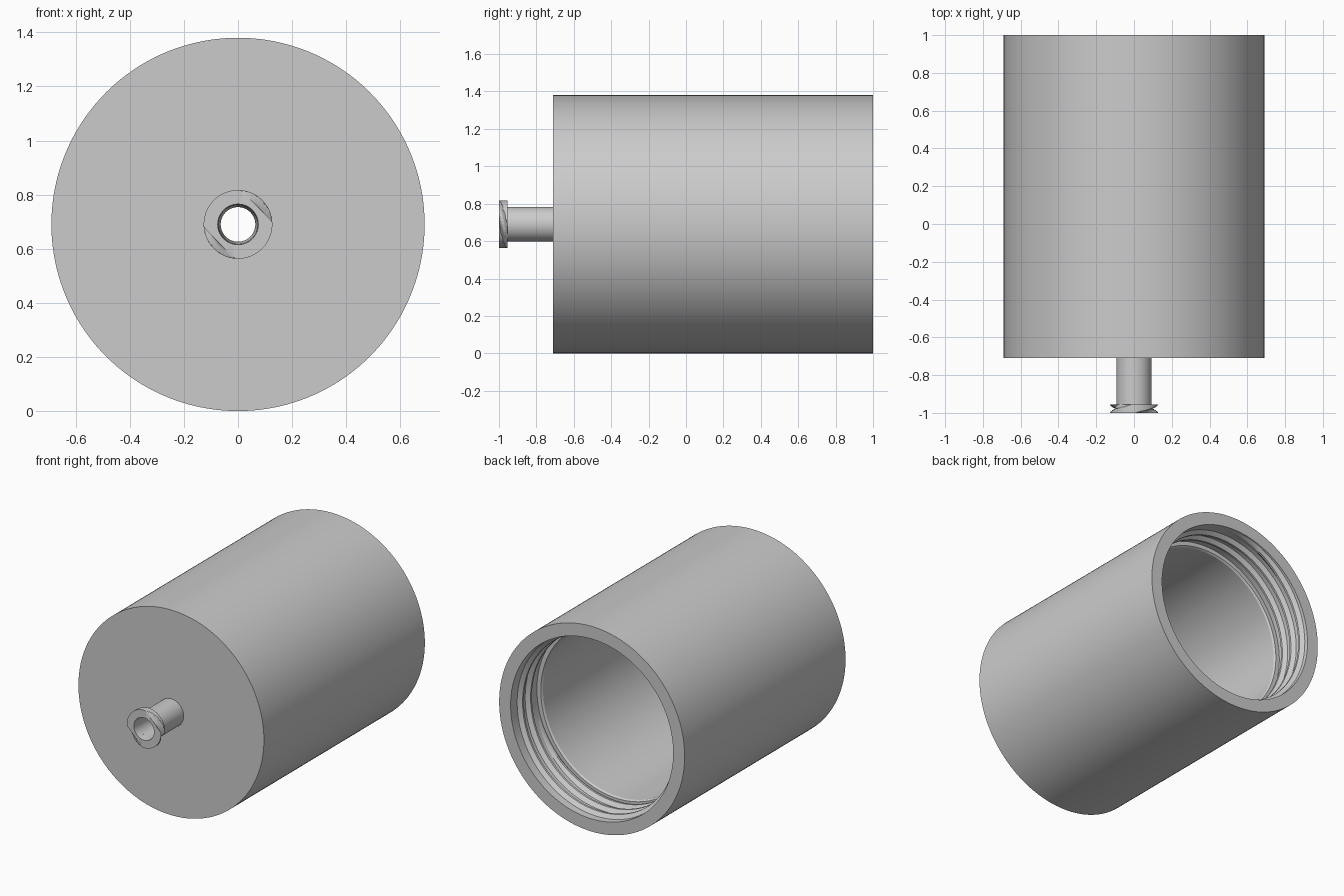
import bpy, bmesh
from math import cos, sin, pi, tau, radians

cube = bpy.data.objects.get("Cube")
if cube:
    bpy.data.objects.remove(cube)

R = 0.69            # outer radius, also the height of the axis
BORE_MOUTH = 0.605
BORE = 0.568
LEDGE_Y = 0.72
LUG_R = 0.127
LUG_BACK = -0.955

grey = bpy.data.materials.new("light grey plastic")
grey.use_nodes = True
colour = (0.6, 0.6, 0.6, 1)
grey.diffuse_color = colour
grey.node_tree.nodes["Principled BSDF"].inputs["Base Color"].default_value = colour


def polar(r, angle, y):
    return (r * cos(angle), y, R + r * sin(angle))


def grid_object(name, rows, wrap_rows, wrap_columns, caps=False):
    """Skin rows of points; optionally close the rows, columns or ends."""
    bm = bmesh.new()
    grid = [[bm.verts.new(p) for p in row] for row in rows]
    n, m = len(grid), len(grid[0])
    for i in range(n if wrap_rows else n - 1):
        for j in range(m if wrap_columns else m - 1):
            a, b = grid[i], grid[(i + 1) % n]
            k = (j + 1) % m
            bm.faces.new((a[j], a[k], b[k], b[j]))
    if caps:
        bm.faces.new(grid[0])
        bm.faces.new(grid[-1])
    bmesh.ops.recalc_face_normals(bm, faces=bm.faces)
    mesh = bpy.data.meshes.new(name)
    bm.to_mesh(mesh)
    bm.free()
    mesh.materials.append(grey)
    obj = bpy.data.objects.new(name, mesh)
    bpy.context.collection.objects.link(obj)
    bpy.ops.object.select_all(action="DESELECT")
    obj.select_set(True)
    bpy.context.view_layer.objects.active = obj
    bpy.ops.object.shade_smooth_by_angle(angle=radians(30))
    return obj


def lathe(name, profile, sides):
    """Turn a closed (radius, y) profile round the long axis."""
    rows = [[polar(r, tau * i / sides, y) for r, y in profile] for i in range(sides)]
    return grid_object(name, rows, True, True)


# Hollow body with wide threaded mouth at the back
lathe("body", [
    (0.064, -0.71), (R, -0.71), (R, 1), (BORE_MOUTH, 1),
    (BORE_MOUTH, LEDGE_Y), (BORE + 0.008, LEDGE_Y), (BORE, LEDGE_Y - 0.012),
    (BORE, -0.6), (0.064, -0.6)], 160)

# Tapered tube on the front
lathe("nozzle_stem", [
    (0.093, -0.71), (0.093, LUG_BACK), (0.072, LUG_BACK), (0.064, -0.71)], 64)

# Twisted two-lobed lug: a disc with two flats, turning a quarter along its depth
SIDES, STEPS = 96, 10


def lug_row(step):
    t = step / STEPS
    y = -1 + (1 + LUG_BACK) * t
    flat = radians(45) - t * pi / 2
    row = []
    for i in range(SIDES):
        a = tau * i / SIDES
        row.append(polar(min(LUG_R, 0.097 / max(abs(cos(a - flat)), 0.01)), a, y))
    return row


def hole_row(y, r):
    return [polar(r, tau * i / SIDES, y) for i in range(SIDES)]


lug_rows = [lug_row(s) for s in range(STEPS + 1)]
lug_rows += [hole_row(LUG_BACK, 0.072), hole_row(-1, 0.075)]
grid_object("nozzle_lug", lug_rows, True, True)

# Screw thread inside the mouth, fading in and out at its ends
PITCH, TURNS, PER_TURN = 0.085, 2.7, 96
count = int(TURNS * PER_TURN)
thread_rows = []
for i in range(count + 1):
    a = pi / 2 + tau * i / PER_TURN
    y = 0.965 - PITCH * i / PER_TURN
    fade = min(1, i / 12, (count - i) / 12)
    crest = BORE_MOUTH - 0.001 - 0.024 * fade
    thread_rows.append([polar(r, a, y + dy) for r, dy in (
        (BORE_MOUTH + 0.004, 0.032), (crest, 0.007),
        (crest, -0.007), (BORE_MOUTH + 0.004, -0.032))])
grid_object("mouth_thread", thread_rows, False, True, caps=True)
